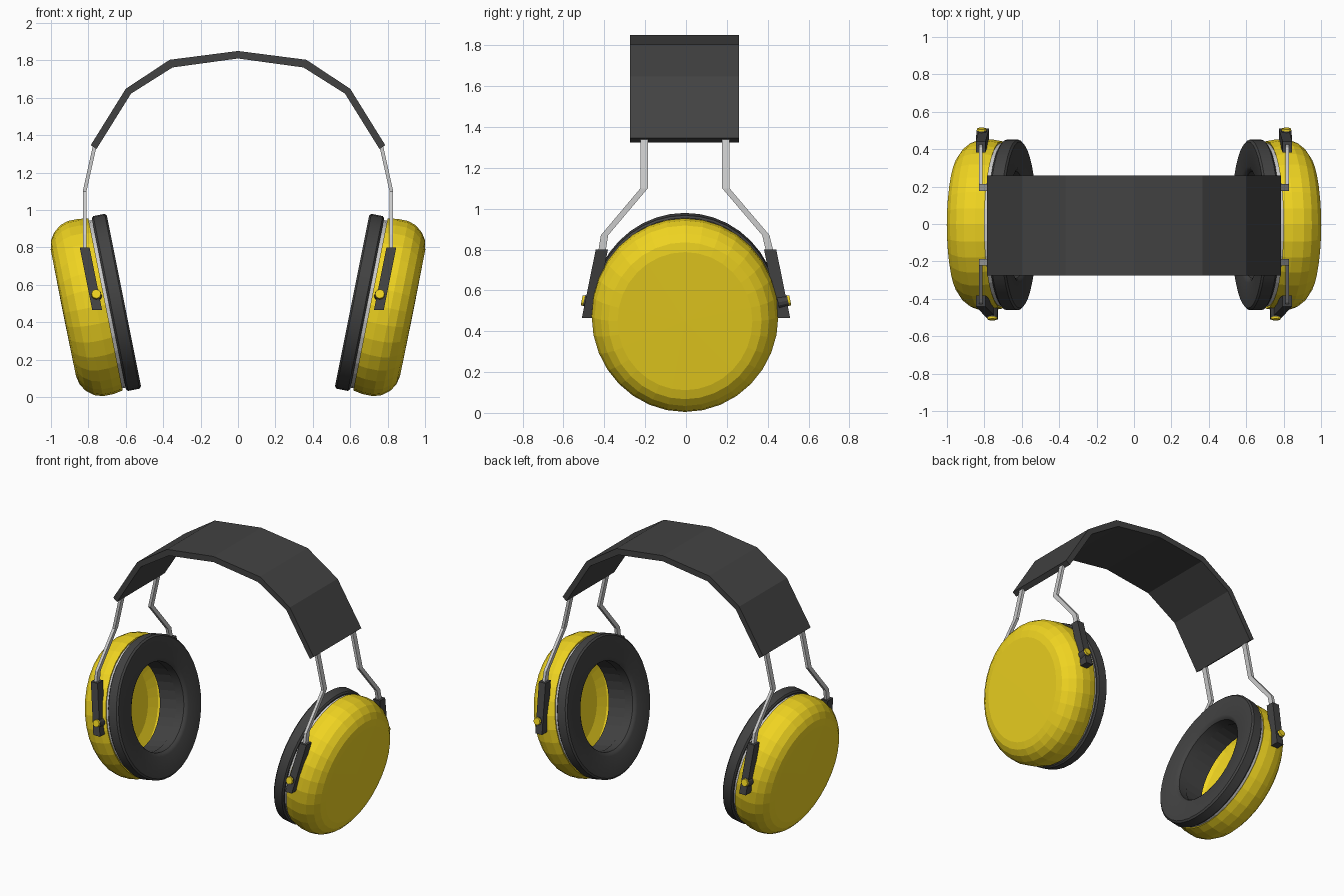
import bpy, bmesh, math
from mathutils import Matrix, Vector

if "Cube" in bpy.data.objects:
    bpy.data.objects.remove(bpy.data.objects["Cube"])


def material(name, rgb):
    m = bpy.data.materials.new(name)
    m.diffuse_color = (*rgb, 1)
    m.use_nodes = True
    m.node_tree.nodes["Principled BSDF"].inputs["Base Color"].default_value = m.diffuse_color
    return m


YELLOW = material("yellow_plastic", (0.87, 0.66, 0.015))
DARK = material("dark_rubber", (0.055, 0.055, 0.055))


def finish(name, bm, mat=None, mirror=True, smooth=None):
    bmesh.ops.remove_doubles(bm, verts=bm.verts, dist=1e-5)
    bmesh.ops.recalc_face_normals(bm, faces=bm.faces)
    mesh = bpy.data.meshes.new(name)
    bm.to_mesh(mesh)
    bm.free()
    ob = bpy.data.objects.new(name, mesh)
    bpy.context.collection.objects.link(ob)
    if mat:
        mesh.materials.append(mat)
    if mirror:
        ob.modifiers.new("mirror", "MIRROR").use_mirror_merge = False
    if smooth:
        bpy.ops.object.select_all(action='DESELECT')
        ob.select_set(True)
        bpy.context.view_layer.objects.active = ob
        bpy.ops.object.shade_smooth_by_angle(angle=math.radians(smooth))
    return ob


def loft(name, rings, mat=None, mirror=True):
    """Join equal-sized rings of points and cap both ends."""
    bm = bmesh.new()
    vs = [[bm.verts.new(p) for p in r] for r in rings]
    n = len(vs[0])
    for a, b in zip(vs, vs[1:]):
        for i in range(n):
            j = (i + 1) % n
            bm.faces.new((a[i], a[j], b[j], b[i]))
    bm.faces.new(vs[0])
    bm.faces.new(vs[-1])
    return finish(name, bm, mat, mirror)


def bar(name, path, hx, hy, mat=None):
    """Rectangular bar following a path that runs downwards."""
    corners = ((-1, -1), (1, -1), (1, 1), (-1, 1))
    return loft(name, [[(x + i * hx, y + j * hy, z) for i, j in corners]
                       for x, y, z in path], mat)


# Ear cup axis: starts at the cushion face, points outwards and slightly down
CUP = (Matrix.Translation((0.61, -0.005, 0.514))
       @ Matrix.Rotation(math.radians(101.3), 4, 'Y')
       @ Matrix.Diagonal((1.045, 1, 1, 1)))


def lathe(name, profile, mat=None, closed=True, steps=32, smooth=None):
    """Spin (depth, radius) points round the cup axis."""
    bm = bmesh.new()
    vs = [bm.verts.new((r, 0, d)) for d, r in profile]
    pairs = list(zip(vs, vs[1:])) + ([(vs[-1], vs[0])] if closed else [])
    edges = [bm.edges.new(p) for p in pairs]
    bmesh.ops.spin(bm, geom=vs + edges, cent=(0, 0, 0), axis=(0, 0, 1),
                   angle=math.tau, steps=steps, use_merge=True)
    bm.transform(CUP)
    return finish(name, bm, mat, smooth=smooth)


# Outer shell with hollow inside
lathe("cup_shell", [(0.295, 0), (0.295, 0.27), (0.275, 0.35), (0.23, 0.40), (0.11, 0.42),
                    (0.10, 0.448), (0.15, 0.457), (0.21, 0.457), (0.255, 0.443),
                    (0.295, 0.412), (0.32, 0.375), (0.330, 0.33), (0.332, 0)],
      YELLOW, closed=False)

# Grey plate between shell and cushion
lathe("cup_plate", [(0.078, 0.30), (0.078, 0.437), (0.112, 0.437), (0.112, 0.30)])

# Ear cushion and the dark lining behind it
lathe("ear_cushion", [(0.008, 0.295), (0, 0.31), (0, 0.445), (0.01, 0.456), (0.072, 0.456),
                      (0.082, 0.446), (0.082, 0.285), (0.02, 0.285)], DARK, steps=40, smooth=30)
lathe("cup_lining", [(0.08, 0.29), (0.08, 0.33), (0.215, 0.32), (0.215, 0.29)], DARK)

# Wide padded headband
outer = [(0, 1.85), (0.365, 1.803), (0.60, 1.648), (0.787, 1.347)]
inner = [(0, 1.81), (0.35, 1.762), (0.572, 1.622), (0.757, 1.325)]
rings = []
for s, pts in ((-1, list(zip(outer, inner))[:0:-1]), (1, list(zip(outer, inner)))):
    for o, i in pts:
        rings.append([(s * o[0], -0.275, o[1]), (s * o[0], 0.26, o[1]),
                      (s * i[0], 0.26, i[1]), (s * i[0], -0.275, i[1])])
loft("headband", rings, DARK, mirror=False)


def button(name, centre, direction, radius, length, mat):
    bm = bmesh.new()
    rot = Vector(direction).to_track_quat('Z', 'Y').to_matrix().to_4x4()
    bmesh.ops.create_cone(bm, cap_ends=True, segments=12, radius1=radius,
                          radius2=radius * 0.9, depth=length,
                          matrix=Matrix.Translation(centre) @ rot)
    finish(name, bm, mat)


# Wire arms, sliding clips and pivot buttons, front and back
for side, s, low_x, but_x in (("front", -1, 0.753, 0.758), ("back", 1, 0.80, 0.815)):
    bar(side + "_wire", [(0.762, s * 0.2 - 0.005, 1.36), (0.82, s * 0.2 - 0.005, 1.10),
                         (0.82, s * 0.395 - 0.004, 0.87), (0.82, s * 0.415, 0.77)],
        0.010, 0.018)
    bar(side + "_clip", [(0.82, s * 0.412, 0.80), (low_x, s * 0.48, 0.465)],
        0.026, 0.03, DARK)
    out = (0, s, 0.2)
    button(side + "_pivot", (but_x, s * 0.475, 0.545), out, 0.03, 0.05, DARK)
    button(side + "_button", (but_x, s * 0.502, 0.55), out, 0.027, 0.018, YELLOW)
